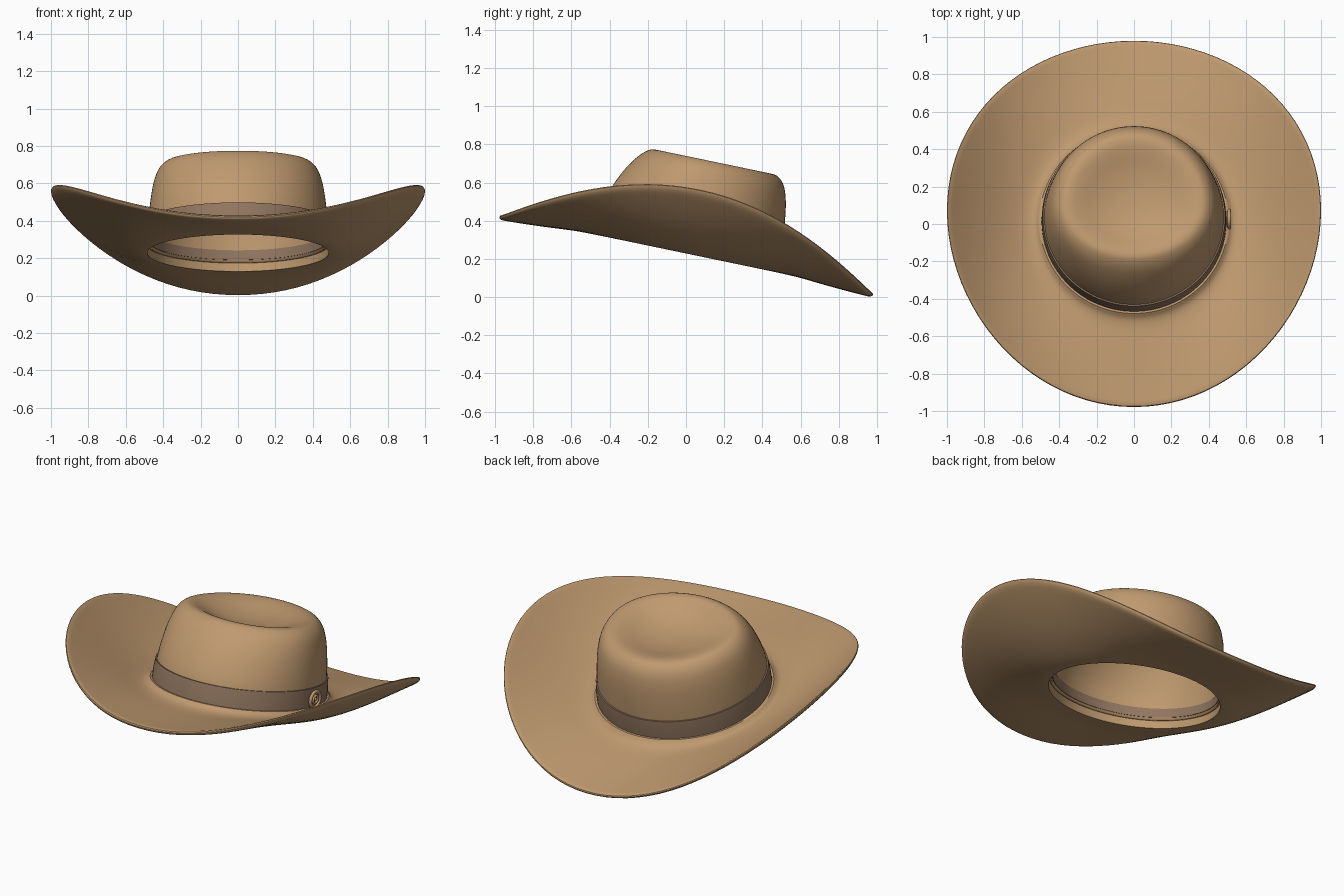
import bpy, bmesh, math
from mathutils import Matrix, Vector

cube = bpy.data.objects.get("Cube")
if cube:
    bpy.data.objects.remove(cube)

SEG = 96
# Whole hat leans back: front of the brim high, back edge on the ground
TILT = Matrix.Translation((0, 0.003, 0.228)) @ Matrix.Rotation(-0.205, 4, 'X')


def material(name, rgb):
    m = bpy.data.materials.new(name)
    m.use_nodes = True
    m.diffuse_color = (*rgb, 1)
    bsdf = m.node_tree.nodes["Principled BSDF"]
    bsdf.inputs["Base Color"].default_value = (*rgb, 1)
    bsdf.inputs["Roughness"].default_value = 0.8
    return m


felt = material("tan felt", (0.52, 0.32, 0.16))
ribbon = material("brown ribbon", (0.29, 0.185, 0.12))


def smooth_profile(pts, steps=4):
    """Catmull-Rom curve through the (radius, height) points."""
    v = [Vector(p) for p in pts]
    v = [2 * v[0] - v[1]] + v + [2 * v[-1] - v[-2]]
    out = []
    for a, b, c, d in zip(v, v[1:], v[2:], v[3:]):
        for k in range(steps):
            t = k / steps
            out.append(0.5 * (2 * b + (c - a) * t + (2 * a - 5 * b + 4 * c - d) * t ** 2
                              + (3 * b - a - 3 * c + d) * t ** 3))
    return [(max(p.x, 0), p.y) for p in out + [v[-2]]]


def finish(ob, mat, angle=40):
    ob.data.materials.append(mat)
    bpy.ops.object.select_all(action='DESELECT')
    ob.select_set(True)
    bpy.context.view_layer.objects.active = ob
    bpy.ops.object.shade_smooth_by_angle(angle=math.radians(angle))


def lathe(name, profile, mat, shape=None, closed=True):
    """Spin a profile about z, bending every point with shape(x, y, z)."""
    bm = bmesh.new()
    rings = []
    for r, h in profile:
        ring = []
        for j in range(SEG):
            a = math.tau * j / SEG
            p = (r * math.cos(a), r * math.sin(a), h)
            ring.append(bm.verts.new(shape(*p) if shape else p))
        rings.append(ring)
    pairs = list(zip(rings, rings[1:]))
    if closed:
        pairs.append((rings[-1], rings[0]))
    for lo, hi in pairs:
        for j in range(SEG):
            k = (j + 1) % SEG
            bm.faces.new((lo[j], lo[k], hi[k], hi[j]))
    bmesh.ops.remove_doubles(bm, verts=bm.verts, dist=1e-5)
    bm.transform(TILT)
    me = bpy.data.meshes.new(name)
    bm.to_mesh(me)
    bm.free()
    ob = bpy.data.objects.new(name, me)
    bpy.context.collection.objects.link(ob)
    finish(ob, mat)
    return ob


# Brim: flat near the crown, both sides curling upward
def curl(x, y, z):
    r = math.hypot(x, y)
    t = max(0, (r - 0.5) / 0.5)
    return x, y, z + 0.35 * abs(x / r) ** 2.1 * t ** 1.5


under = smooth_profile([(0.485, 0), (0.6, -0.003), (0.75, -0.014), (0.88, -0.022), (0.975, -0.026)])
edge = [(0.99, -0.024), (0.998, -0.018), (1.0, -0.012), (0.997, -0.005), (0.985, 0.0)]
top = smooth_profile([(0.97, 0.001), (0.85, 0.008), (0.7, 0.018), (0.59, 0.026), (0.535, 0.04), (0.505, 0.065)])
lathe("brim", under + edge + top + [(0.485, 0.065)], felt, curl)


# Crown: steep back, front leaning in, dished top
def lean(x, y, z):
    if y < 0:
        y *= 1 - 0.23 * min(max((z - 0.17) / 0.33, 0), 1) ** 1.5
    return x, y, z


crown_profile = smooth_profile([
    (0.486, 0.045), (0.48, 0.17), (0.469, 0.28), (0.453, 0.375), (0.427, 0.45), (0.388, 0.492),
    (0.345, 0.5), (0.29, 0.487), (0.2, 0.455), (0.1, 0.432), (0, 0.425)])
crown = lathe("crown", crown_profile, felt, lean, closed=False)
shell = crown.modifiers.new("felt thickness", 'SOLIDIFY')
shell.thickness = 0.012
shell.offset = -1

# Ribbon outside and sweatband inside
lathe("hat_band", [(0.494, 0.06), (0.493, 0.12), (0.487, 0.175), (0.478, 0.175), (0.48, 0.06)], ribbon)
lathe("sweatband", [(0.476, 0.06), (0.474, 0.112), (0.468, 0.112), (0.47, 0.06)], ribbon)

# Round buckle on the left of the band
BUCKLE = TILT @ Matrix.Translation((0.497, 0, 0.115)) @ Matrix.Rotation(math.pi / 2, 4, 'Y')


def place(name, offset, scale=(1, 1, 1)):
    ob = bpy.context.object
    ob.name = name
    ob.data.transform(BUCKLE @ Matrix.Translation((0, 0, offset)) @ Matrix.Diagonal((*scale, 1)))
    finish(ob, felt)


for name, major, minor, off in (("buckle_ring", 0.046, 0.010, 0.012), ("buckle_inner_ring", 0.022, 0.007, 0.014)):
    bpy.ops.mesh.primitive_torus_add(major_radius=major, minor_radius=minor,
                                     major_segments=32, minor_segments=10)
    place(name, off)
bpy.ops.mesh.primitive_cylinder_add(vertices=32, radius=0.044, depth=0.012)
place("buckle_plate", 0.004)
bpy.ops.mesh.primitive_uv_sphere_add(segments=16, ring_count=8, radius=0.01)
place("buckle_stud", 0.012)
